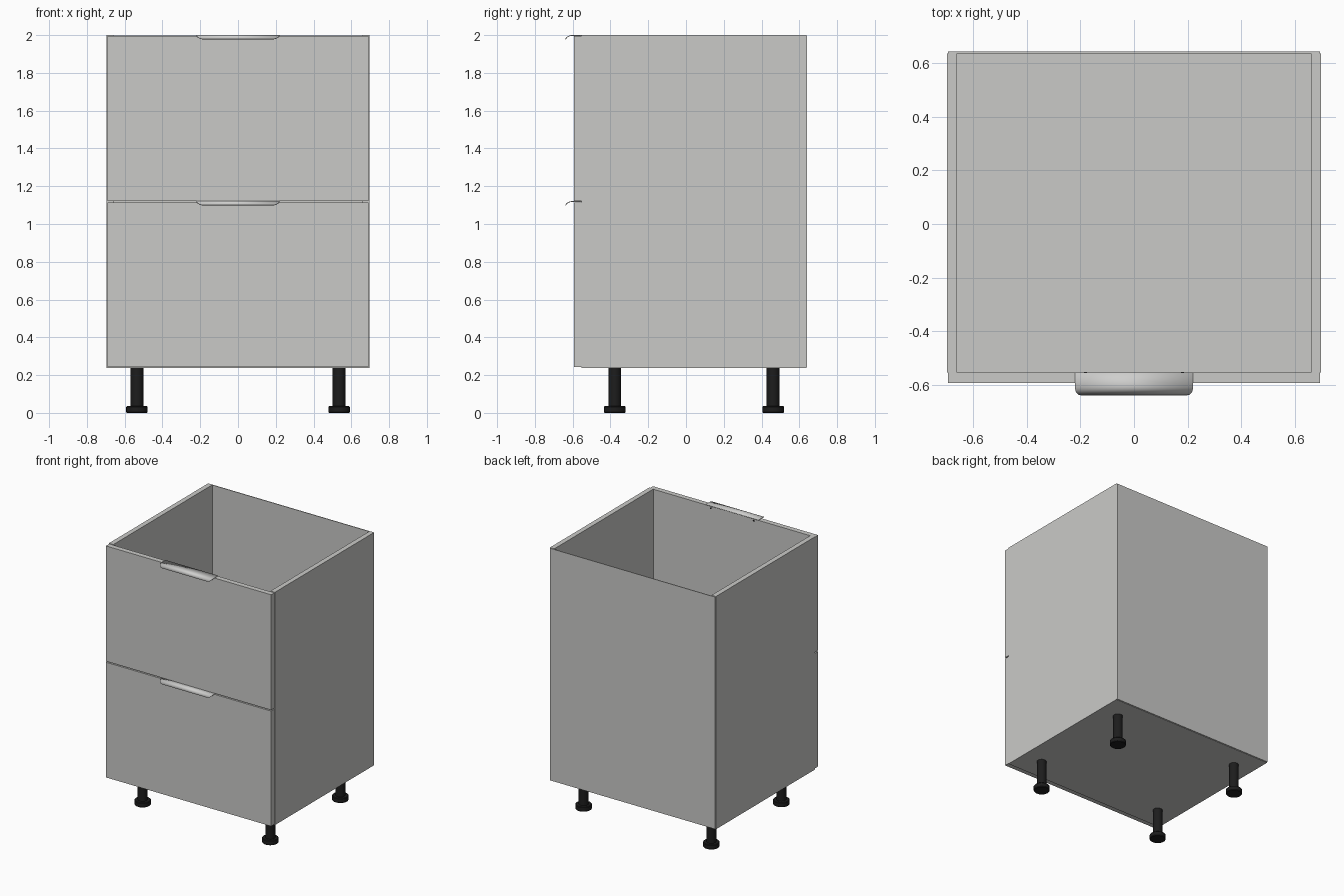
import bpy, bmesh, math

if "Cube" in bpy.data.objects:
    bpy.data.objects.remove(bpy.data.objects["Cube"])


def material(name, rgb):
    m = bpy.data.materials.new(name)
    m.diffuse_color = (*rgb, 1)
    m.use_nodes = True
    m.node_tree.nodes["Principled BSDF"].inputs["Base Color"].default_value = m.diffuse_color
    return m


GREY = material("warm_grey_panel", (0.59, 0.59, 0.575))
METAL = material("light_metal", (0.62, 0.62, 0.61))
BLACK = material("black_plastic", (0.012, 0.012, 0.012))


def finish(name, bm, mat):
    bmesh.ops.recalc_face_normals(bm, faces=bm.faces)
    me = bpy.data.meshes.new(name)
    bm.to_mesh(me)
    bm.free()
    me.materials.append(mat)
    ob = bpy.data.objects.new(name, me)
    bpy.context.collection.objects.link(ob)
    return ob


def box(name, x, y, z, mat=GREY):
    bm = bmesh.new()
    bmesh.ops.create_cube(bm, size=1)
    for v in bm.verts:
        for i, (a, b) in enumerate((x, y, z)):
            v.co[i] = a if v.co[i] < 0 else b
    return finish(name, bm, mat)


def lathe(name, profile, centre, mat, n=24):
    """Closed solid turned about z from (radius, z) pairs."""
    bm = bmesh.new()
    rings = [[bm.verts.new((centre[0] + r * math.cos(2 * math.pi * i / n),
                            centre[1] + r * math.sin(2 * math.pi * i / n), z))
              for i in range(n)] for r, z in profile]
    for a, b in zip(rings, rings[1:]):
        for i in range(n):
            j = (i + 1) % n
            bm.faces.new((a[i], a[j], b[j], b[i]))
    bm.faces.new(rings[0])
    bm.faces.new(rings[-1])
    ob = finish(name, bm, mat)
    smooth(ob)
    return ob


def smooth(ob):
    bpy.ops.object.select_all(action='DESELECT')
    ob.select_set(True)
    bpy.context.view_layer.objects.active = ob
    bpy.ops.object.shade_smooth_by_angle(angle=math.radians(35))


# Carcass: open top, two sides, floor and thin back
YF, YB = -0.552, 0.635
for side, s in (("left", -1), ("right", 1)):
    xs = sorted((s * 0.658, s * 0.695))
    box(side + "_side_panel", xs, (YF, YB), (0.237, 2.0))
box("floor_panel", (-0.658, 0.658), (YF, YB), (0.237, 0.274))
box("back_panel", (-0.692, 0.692), (YB, 0.641), (0.24, 1.997))

# Drawer fronts with a narrow gap between them
box("lower_drawer_front", (-0.692, 0.692), (-0.592, YF - 0.001), (0.243, 1.115))
box("upper_drawer_front", (-0.692, 0.692), (-0.592, YF - 0.001), (1.123, 1.996))


def handle(name, top):
    """Thin plate with a downward curled, rounded-corner lip."""
    rows = [(YF, 0, 0.22), (-0.603, 0, 0.22)]
    for k in range(1, 9):
        a = k / 8 * math.radians(72)
        t = k / 8
        y = -0.603 - 0.036 * math.sin(a) / math.sin(math.radians(72))
        z = -0.021 * (1 - math.cos(a)) / (1 - math.cos(math.radians(72)))
        rows.append((y, z, 0.22 - 0.032 * (1 - math.sqrt(max(0, 1 - t * t)))))
    bm = bmesh.new()
    pairs = [[bm.verts.new((s * w, y, top + z)) for s in (-1, 1)] for y, z, w in rows]
    for a, b in zip(pairs, pairs[1:]):
        bm.faces.new((a[0], b[0], b[1], a[1]))
    ob = finish(name, bm, METAL)
    if ob.data.polygons[0].normal.z < 0:
        ob.data.flip_normals()
    smooth(ob)
    mod = ob.modifiers.new("thickness", 'SOLIDIFY')
    mod.thickness = 0.004
    mod.offset = -1
    # Small fixing screws on the inner face of the drawer front
    for s in (-1, 1):
        bm = bmesh.new()
        bmesh.ops.create_cone(bm, cap_ends=True, segments=12, radius1=0.006,
                              radius2=0.006, depth=0.004)
        for v in bm.verts:
            x, y, z = v.co
            v.co = (s * 0.18 + x, YF + z, top - 0.018 + y)
        finish(name + "_screw", bm, BLACK)


handle("upper_handle", 2.0)
handle("lower_handle", 1.121)

# Four adjustable feet
for yn, y in (("front", -0.377), ("back", 0.461)):
    for xn, x in (("left", -0.535), ("right", 0.535)):
        lathe(f"{yn}_{xn}_foot",
              [(0.054, 0), (0.057, 0.004), (0.057, 0.032), (0.053, 0.036),
               (0.034, 0.036), (0.034, 0.238)], (x, y), BLACK)
